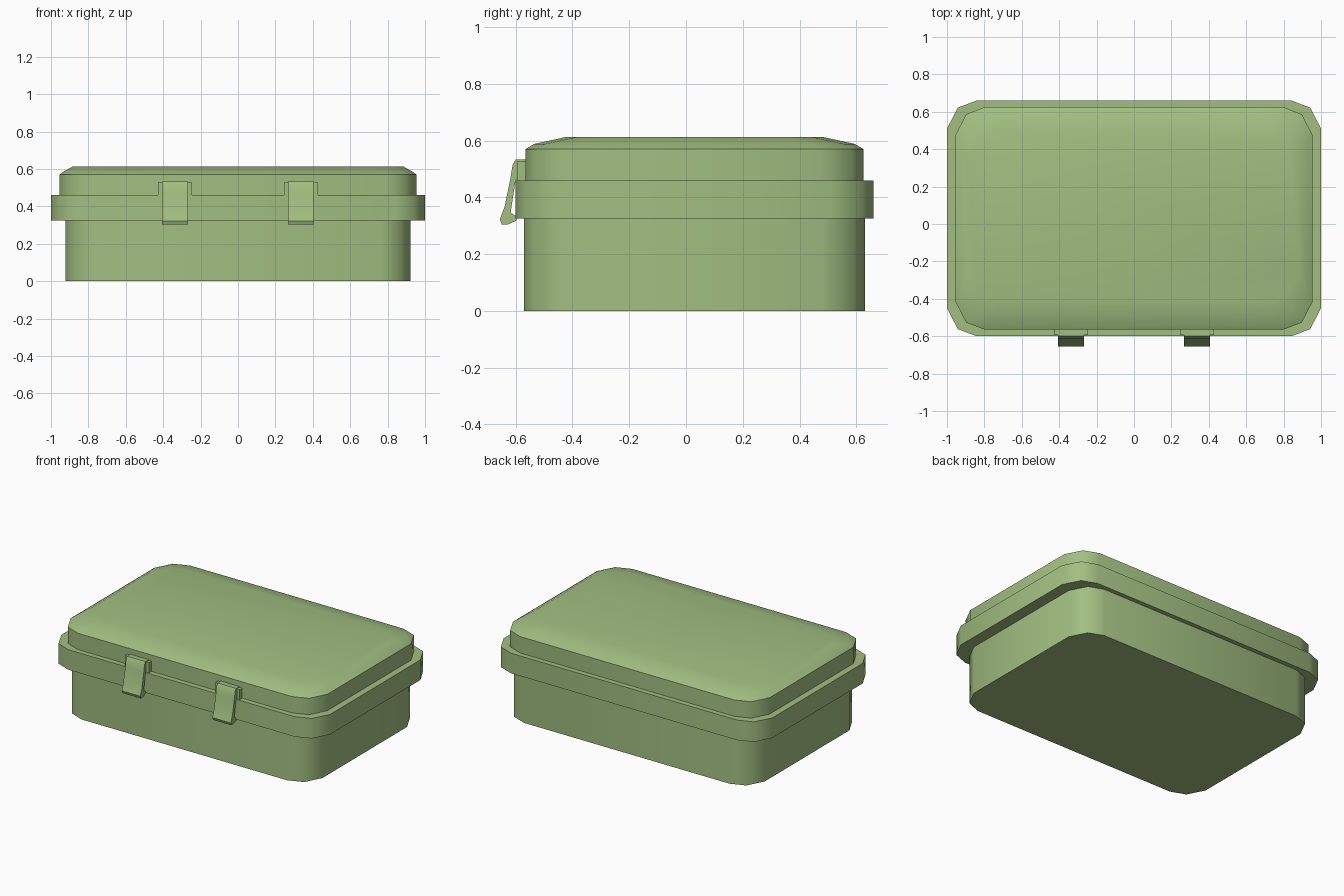
import bpy, bmesh, math

if "Cube" in bpy.data.objects:
    bpy.data.objects.remove(bpy.data.objects["Cube"])

CY = 0.03  # body centre line in y

mat = bpy.data.materials.new("green")
mat.diffuse_color = (0.36, 0.52, 0.22, 1)
mat.use_nodes = True
mat.node_tree.nodes["Principled BSDF"].inputs["Base Color"].default_value = mat.diffuse_color


def ring(hx, hy, z):
    """Rectangle with two-step chamfered corners, counter-clockwise."""
    a = [(hx, hy - 0.15), (hx - 0.058, hy - 0.038), (hx - 0.158, hy)]
    pts = list(a)
    pts += [(-x, y) for x, y in reversed(a)]
    pts += [(-x, -y) for x, y in a]
    pts += [(x, -y) for x, y in reversed(a)]
    return [(x, y + CY, z) for x, y in pts]


def finish(name, bm, angle):
    bmesh.ops.recalc_face_normals(bm, faces=bm.faces)
    me = bpy.data.meshes.new(name)
    bm.to_mesh(me)
    bm.free()
    me.materials.append(mat)
    ob = bpy.data.objects.new(name, me)
    bpy.context.collection.objects.link(ob)
    bpy.ops.object.select_all(action='DESELECT')
    ob.select_set(True)
    bpy.context.view_layer.objects.active = ob
    bpy.ops.object.shade_smooth_by_angle(angle=math.radians(angle))
    return ob


def loft(name, rings, angle=50):
    """Skin a stack of rings and cap both ends."""
    bm = bmesh.new()
    loops = [[bm.verts.new(p) for p in ring(*r)] for r in rings]
    for lo, hi in zip(loops, loops[1:]):
        n = len(lo)
        for i in range(n):
            j = (i + 1) % n
            bm.faces.new((lo[i], lo[j], hi[j], hi[i]))
    bm.faces.new(loops[0][::-1])
    bm.faces.new(loops[-1])
    return finish(name, bm, angle)


def extrude_x(name, profile, x0, x1, angle=40):
    """Extrude a (y, z) side profile along x."""
    bm = bmesh.new()
    f = bm.faces.new([bm.verts.new((x0, y, z)) for y, z in profile])
    ext = bmesh.ops.extrude_face_region(bm, geom=[f])
    verts = [v for v in ext["geom"] if isinstance(v, bmesh.types.BMVert)]
    bmesh.ops.translate(bm, verts=verts, vec=(x1 - x0, 0, 0))
    return finish(name, bm, angle)


# Box body
loft("box_base", [(0.922, 0.60, 0), (0.922, 0.60, 0.33)])

# Lid: overhanging rim, step, side wall and softly domed top
loft("lid", [
    (0.915, 0.593, 0.325), (1.0, 0.63, 0.325), (1.0, 0.63, 0.46),
    (0.955, 0.595, 0.46), (0.955, 0.595, 0.57),
    (0.93, 0.565, 0.588), (0.885, 0.45, 0.613),
])

# Two front clasps, each with a mounting bracket behind it
clasp = [(-0.56, 0.533), (-0.60, 0.533), (-0.611, 0.515), (-0.618, 0.47),
         (-0.639, 0.368), (-0.656, 0.322), (-0.649, 0.304), (-0.628, 0.304),
         (-0.598, 0.318), (-0.598, 0.333), (-0.618, 0.346), (-0.60, 0.463),
         (-0.56, 0.463)]
bracket = [(-0.56, 0.46), (-0.593, 0.46), (-0.593, 0.528), (-0.56, 0.528)]
for side, cx in (("left", -0.337), ("right", 0.337)):
    extrude_x(f"clasp_{side}", clasp, cx - 0.069, cx + 0.069)
    extrude_x(f"clasp_bracket_{side}", bracket, cx - 0.09, cx + 0.09)
